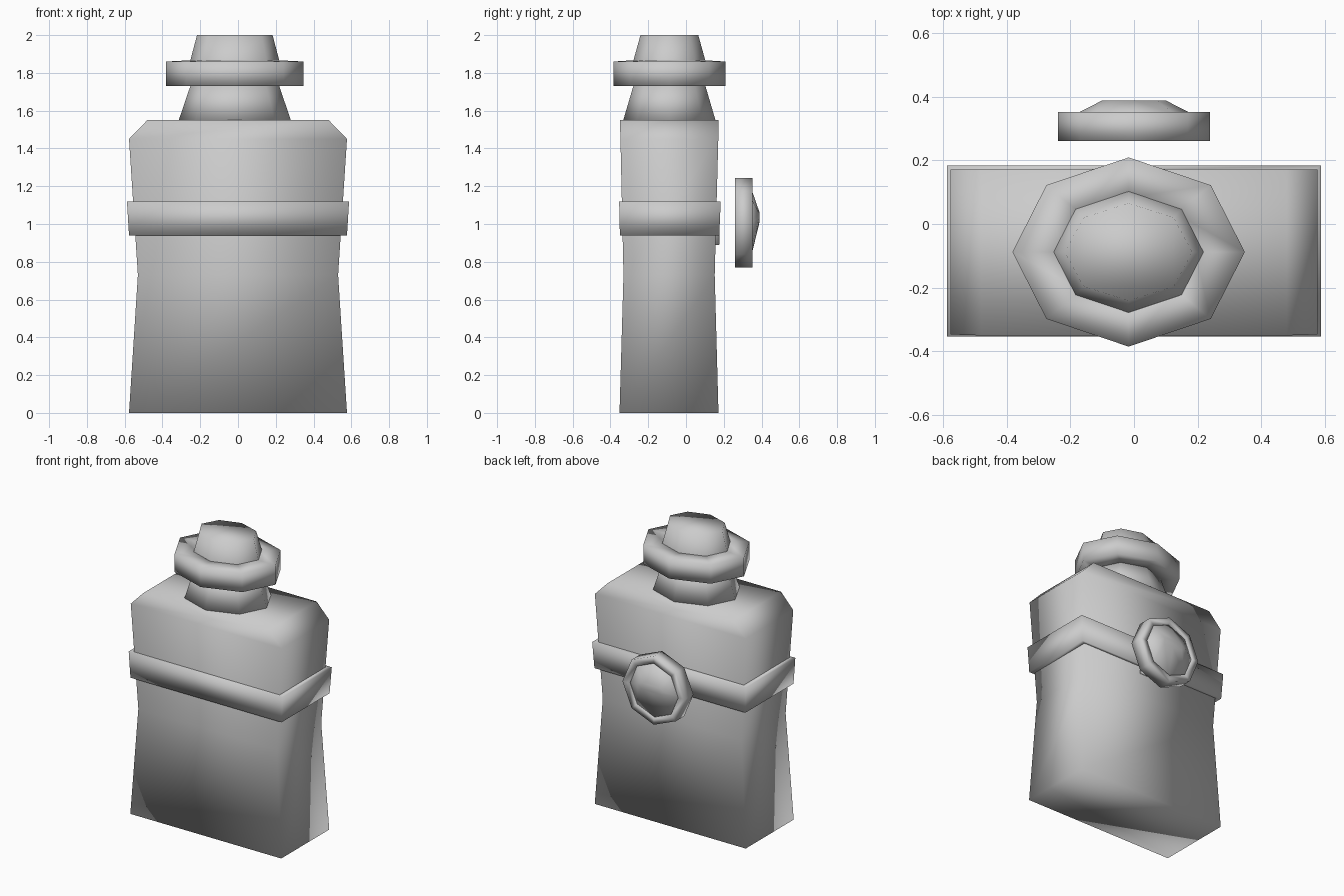
import bpy, bmesh
from math import cos, sin, pi

if "Cube" in bpy.data.objects:
    bpy.data.objects.remove(bpy.data.objects["Cube"])

def finish(name, bm):
    bmesh.ops.recalc_face_normals(bm, faces=bm.faces)
    me = bpy.data.meshes.new(name)
    bm.to_mesh(me)
    bm.free()
    ob = bpy.data.objects.new(name, me)
    bpy.context.collection.objects.link(ob)
    for p in me.polygons:
        p.use_smooth = True
    return ob

def loft(name, rings, closed=False):
    """Skin a list of point rings; cap the ends or join them into a hoop."""
    bm = bmesh.new()
    vs = [[bm.verts.new(p) for p in r] for r in rings]
    n = len(vs[0])
    pairs = list(zip(vs, vs[1:])) + ([(vs[-1], vs[0])] if closed else [])
    for a, b in pairs:
        for i in range(n):
            j = (i + 1) % n
            bm.faces.new((a[i], a[j], b[j], b[i]))
    if not closed:
        bm.faces.new(vs[0][::-1])
        bm.faces.new(vs[-1])
    return finish(name, bm)

def rect(z, hx, y0, y1):
    return [(-hx, y0, z), (hx, y0, z), (hx, y1, z), (-hx, y1, z)]

def oct_flat(z, rx, ry, cx=-0.017, cy=-0.088):
    return [(cx + rx * cos(i * pi / 4), cy + ry * sin(i * pi / 4), z) for i in range(8)]

def oct_up(y, rx, rz, cz=1.007):
    return [(rx * cos(i * pi / 4), y, cz + rz * sin(i * pi / 4)) for i in range(8)]

# Bottle body: waisted box with chamfered shoulders
loft("bottle_body", [rect(0, 0.577, -0.352, 0.172), rect(0.73, 0.53, -0.331, 0.152),
                     rect(1.45, 0.577, -0.347, 0.171), rect(1.55, 0.48, -0.35, 0.172)])

# Strap around the body
loft("strap", [rect(0.94, 0.53, -0.33, 0.15), rect(0.94, 0.577, -0.35, 0.176),
               rect(1.12, 0.588, -0.354, 0.184), rect(1.12, 0.54, -0.33, 0.155)], closed=True)

# Small fastening tab behind the medallion
loft("strap_tab", [rect(0.89, 0.08, 0.15, 0.176), rect(1.12, 0.08, 0.15, 0.18)])

# Neck, collar and stopper
loft("neck", [oct_flat(1.54, 0.30, 0.247), oct_flat(1.74, 0.232, 0.188)])
loft("collar", [oct_flat(1.73, 0.21, 0.17), oct_flat(1.73, 0.365, 0.297),
                oct_flat(1.86, 0.365, 0.297), oct_flat(1.868, 0.21, 0.17)], closed=True)
loft("stopper", [oct_flat(1.80, 0.25, 0.203), oct_flat(1.86, 0.237, 0.192),
                 oct_flat(2.0, 0.2, 0.153)])

# Medallion: rim hoop and domed centre
loft("medallion_rim", [oct_up(0.26, 0.185, 0.185), oct_up(0.26, 0.239, 0.237),
                       oct_up(0.352, 0.239, 0.237), oct_up(0.352, 0.187, 0.187)], closed=True)
loft("medallion_dome", [oct_up(0.265, 0.188, 0.188), oct_up(0.343, 0.188, 0.188),
                        oct_up(0.388, 0.1, 0.03, 1.035)])
